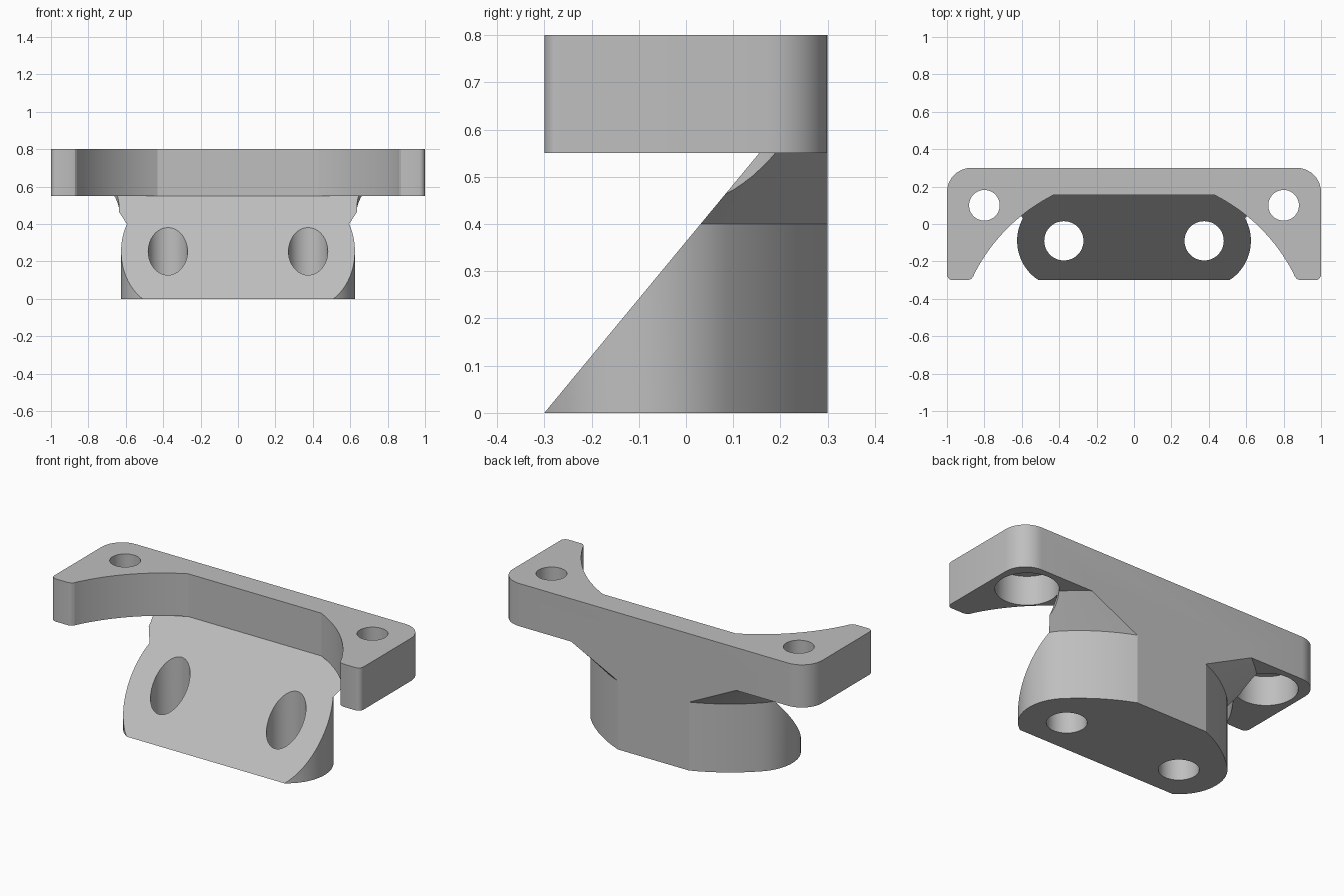
import bpy, bmesh
from math import sin, cos, asin, pi, sqrt, radians
from mathutils import Vector

cube = bpy.data.objects.get("Cube")
if cube:
    bpy.data.objects.remove(cube, do_unlink=True)

grey = bpy.data.materials.new("plain grey")
grey.use_nodes = True
colour = (0.52, 0.52, 0.52, 1)
grey.diffuse_color = colour
grey.node_tree.nodes["Principled BSDF"].inputs["Base Color"].default_value = colour


def loft(name, rings):
    """Solid skinned through rings of equal point count."""
    bm = bmesh.new()
    loops = [[bm.verts.new(p) for p in ring] for ring in rings]
    n = len(loops[0])
    for a, b in zip(loops, loops[1:]):
        for i in range(n):
            j = (i + 1) % n
            bm.faces.new((a[i], a[j], b[j], b[i]))
    bm.faces.new(loops[0][::-1])
    bm.faces.new(loops[-1])
    bmesh.ops.recalc_face_normals(bm, faces=bm.faces)
    mesh = bpy.data.meshes.new(name)
    bm.to_mesh(mesh)
    bm.free()
    mesh.materials.append(grey)
    obj = bpy.data.objects.new(name, mesh)
    bpy.context.collection.objects.link(obj)
    return obj


def prism(name, outline, z0, z1):
    return loft(name, [[(x, y, z) for x, y in outline] for z in (z0, z1)])


def arc(cx, cy, r, a0, a1, steps):
    return [(cx + r * cos(a0 + (a1 - a0) * i / steps),
             cy + r * sin(a0 + (a1 - a0) * i / steps)) for i in range(steps + 1)]


def mirrored(half):
    return half + [(-x, y) for x, y in reversed(half)]


def combine(target, tool, operation):
    mod = target.modifiers.new(operation.lower(), 'BOOLEAN')
    mod.operation, mod.solver, mod.object = operation, 'EXACT', tool
    bpy.context.view_layer.objects.active = target
    bpy.ops.object.modifier_apply(modifier=mod.name)
    bpy.data.objects.remove(tool, do_unlink=True)


def bore(target, x, y, r, z0, z1):
    for side in (-1, 1):
        ring = arc(side * x, y, r, 0, 2 * pi, 48)[:-1]
        combine(target, prism("bore_cutter", ring, z0, z1), 'DIFFERENCE')


# Block: rounded ends blending into wide back arcs, flaring under the plate
def block_ring(z, d):
    blend = pi / 4
    k = 0.72
    cx, cy = 0.375 - k * cos(blend), -0.09 - k * sin(blend)
    big = 0.25 + k + d
    half = arc(0.375, -0.09, 0.25 + d, asin(-0.21 / (0.25 + d)), blend, 20)
    half += arc(cx, cy, big, blend, asin((0.3 - cy) / big), 8)[1:]
    return [(x, y, z) for x, y in mirrored(half)]


bracket = loft("mounting_bracket", [block_ring(0, 0), block_ring(0.4, 0),
                                    block_ring(0.55, 0.15), block_ring(0.6, 0.15)])

# Sloped front of the block
slope = 0.455 / 0.55
side_profile = [(-0.3 - 0.1 * slope, -0.1), (-0.3 + 0.7 * slope, 0.7), (-1, 0.7), (-1, -0.1)]
wedge = loft("slope_cutter", [[(x, y, z) for y, z in side_profile] for x in (-1, 1)])
combine(bracket, wedge, 'DIFFERENCE')

# Top plate: rounded back corners, two forward ears and a scooped front
scoop_y, scoop_r = -0.701, 0.958
start = asin((0.155 - scoop_y) / scoop_r)
end = asin((-0.265 - scoop_y) / scoop_r)
half = arc(0, scoop_y, scoop_r, start, end, 16)
half += [(0.86, -0.282), (0.872, -0.295), (0.89, -0.3)]
half += arc(0.97, -0.27, 0.03, -pi / 2, 0, 5)
half += arc(0.87, 0.17, 0.13, 0, pi / 2, 10)
combine(bracket, prism("top_plate", mirrored(half), 0.55, 0.8), 'UNION')

# Screw holes, with wide recesses under the plate
bore(bracket, 0.375, -0.09, 0.105, -0.1, 0.5)
bore(bracket, 0.8, 0.1, 0.165, 0.3, 0.72)
bore(bracket, 0.8, 0.1, 0.082, 0.65, 0.9)

bpy.ops.object.select_all(action='DESELECT')
bracket.select_set(True)
bpy.context.view_layer.objects.active = bracket
bpy.ops.object.shade_smooth_by_angle(angle=radians(20))
